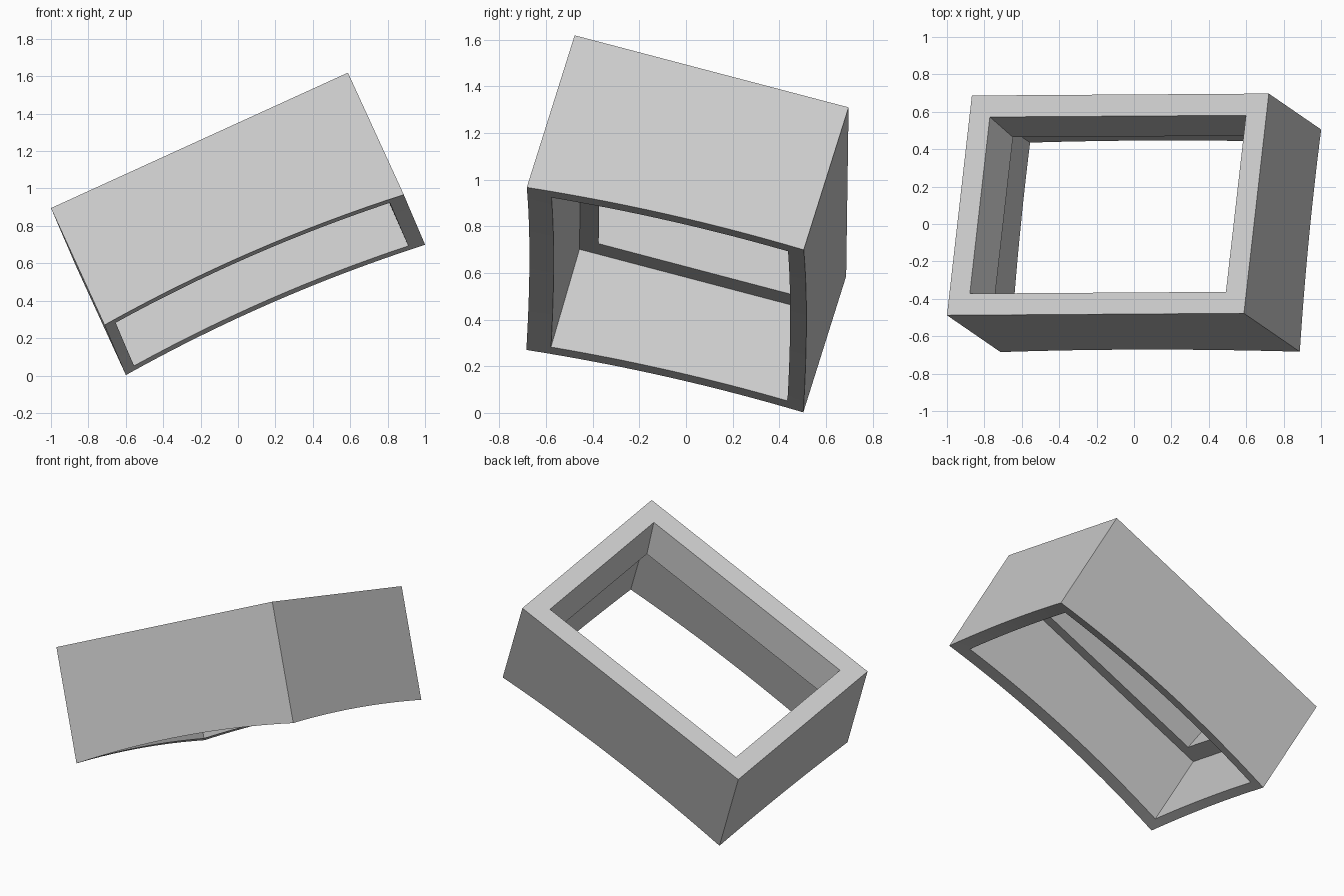
import bpy, bmesh
from mathutils import Vector, Matrix

cube = bpy.data.objects.get("Cube")
if cube:
    bpy.data.objects.remove(cube, do_unlink=True)

LENGTH, WIDTH = 1.745, 1.222
STEPS = 16  # samples along each side of the frame

# Tilted frame: origin at one top corner, axes along length, width and up
axis_u = Vector((0.910, 0.006, 0.415)).normalized()
axis_n = axis_u.cross(Vector((0.106, 0.961, -0.254))).normalized()
axis_v = axis_n.cross(axis_u)
origin = Vector((-1.0, -0.488, 0.895))


def dished_depth(u, v):
    """Depth of the slightly sloped, hollowed underside."""
    a, b = u / LENGTH, v / WIDTH
    sag = 0.18 * a * (1 - a) + 0.088 * b * (1 - b)
    return 0.715 + 0.031 * a - 0.047 * b - sag


def ring(bm, left, right, front, back, depth):
    """Rectangular loop inset from the outer sides; depth None follows the dish."""
    u0, u1, v0, v1 = left, LENGTH - right, front, WIDTH - back
    corners = [Vector(c) for c in ((u0, v0), (u1, v0), (u1, v1), (u0, v1))]
    verts = []
    for i, start in enumerate(corners):
        end = corners[(i + 1) % 4]
        for s in range(STEPS):
            u, v = start.lerp(end, s / STEPS)
            d = dished_depth(u, v) if depth is None else depth
            verts.append(bm.verts.new(origin + axis_u * u + axis_v * v - axis_n * d))
    return verts


bm = bmesh.new()
rings = [
    ring(bm, 0, 0, 0, 0, 0),                      # outer top edge
    ring(bm, 0.12, 0.12, 0.12, 0.12, 0),          # top opening
    ring(bm, 0.165, 0.165, 0.18, 0.17, 0.22),     # bottom of tapered throat
    ring(bm, 0.055, 0.08, 0.095, 0.07, 0.22),     # ledge meets lower cavity
    ring(bm, 0.06, 0.085, 0.105, 0.073, None),    # lower opening
    ring(bm, 0, 0, 0, 0, None),                   # outer bottom edge
]
for i, a in enumerate(rings):
    b = rings[(i + 1) % len(rings)]
    for j in range(len(a)):
        k = (j + 1) % len(a)
        bm.faces.new((a[j], a[k], b[k], b[j]))
bmesh.ops.recalc_face_normals(bm, faces=bm.faces)

mesh = bpy.data.meshes.new("hollow_frame")
bm.to_mesh(mesh)
bm.free()
frame = bpy.data.objects.new("hollow_frame", mesh)
bpy.context.collection.objects.link(frame)

# Plain grey material
grey = bpy.data.materials.new("light_grey")
grey.use_nodes = True
color = (0.6, 0.6, 0.6, 1)
grey.diffuse_color = color
grey.node_tree.nodes["Principled BSDF"].inputs["Base Color"].default_value = color
mesh.materials.append(grey)

bpy.ops.object.select_all(action="DESELECT")
frame.select_set(True)
bpy.context.view_layer.objects.active = frame
bpy.ops.object.shade_smooth_by_angle(angle=0.4)
